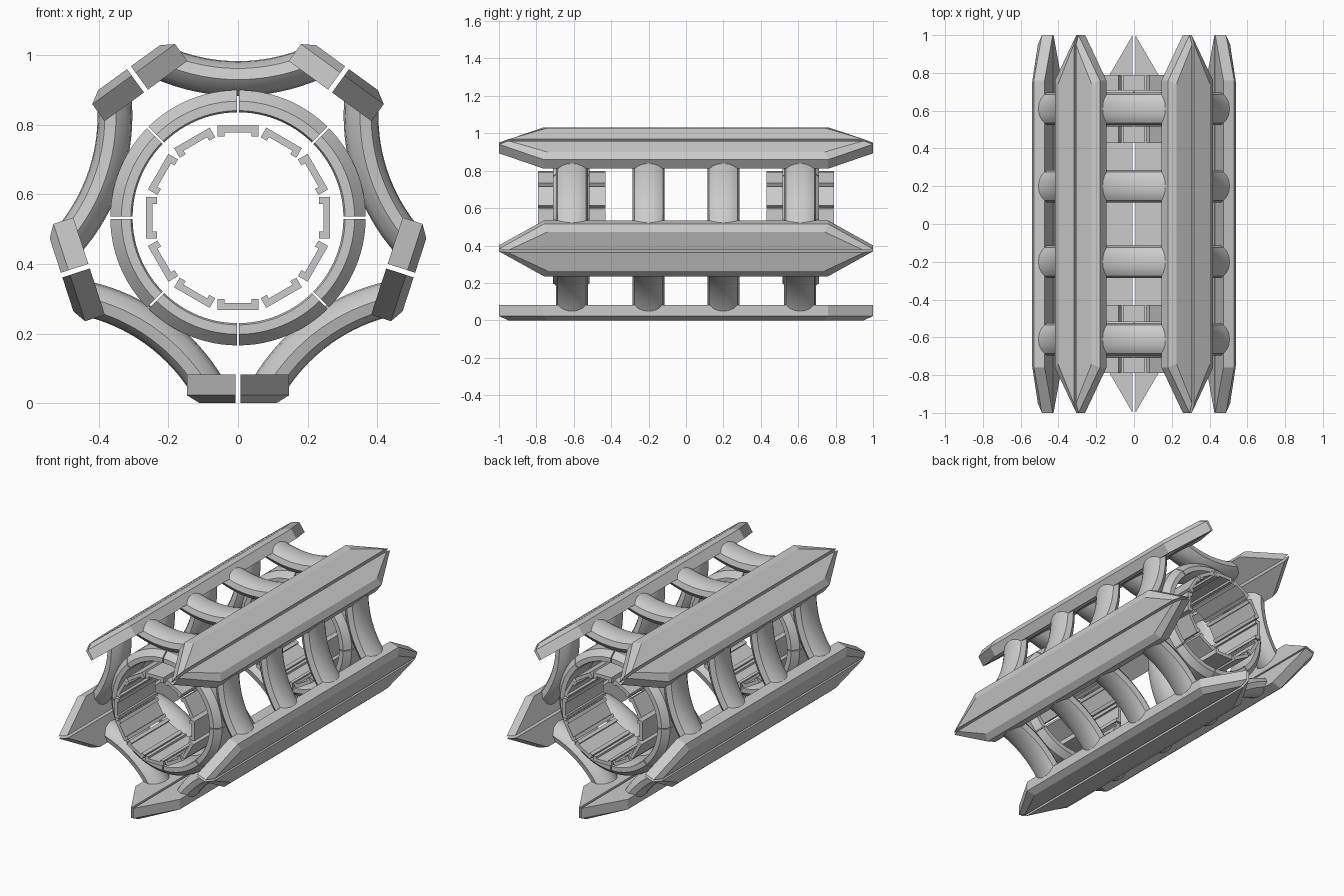
import bpy, bmesh, math
from mathutils import Matrix, Vector

if "Cube" in bpy.data.objects:
    bpy.data.objects.remove(bpy.data.objects["Cube"])

CZ = 0.533  # height of the long axis


def loft(name, sections, angle=0.0, smooth=False):
    """Join matching closed sections (axis-centred points), cap them, turn about the y axis."""
    bm = bmesh.new()
    rows = [[bm.verts.new(p) for p in s] for s in sections]
    n = len(rows[0])
    for a, b in zip(rows, rows[1:]):
        for i in range(n):
            j = (i + 1) % n
            bm.faces.new((a[i], a[j], b[j], b[i]))
    bm.faces.new(rows[0])
    bm.faces.new(rows[-1][::-1])
    bmesh.ops.recalc_face_normals(bm, faces=bm.faces)
    bm.transform(Matrix.Translation((0, 0, CZ)) @ Matrix.Rotation(angle, 4, 'Y'))
    me = bpy.data.meshes.new(name)
    bm.to_mesh(me)
    bm.free()
    ob = bpy.data.objects.new(name, me)
    bpy.context.collection.objects.link(ob)
    if smooth:
        bpy.ops.object.select_all(action='DESELECT')
        ob.select_set(True)
        bpy.context.view_layer.objects.active = ob
        bpy.ops.object.shade_smooth_by_angle(angle=math.radians(35))
    return ob


# Outer beams: five split pairs with pointed ends and chamfered outer faces
def beam_half(k, side):
    def plan(r, x, y_corner, y_tip):
        pts = [(0.007, -y_tip), (x, -y_corner), (x, y_corner), (0.007, y_tip)]
        return [(side * px, py, -r) for px, py in pts]
    loft("outer_beam_half", [plan(0.450, 0.147, 0.76, 1.0),
                             plan(0.510, 0.147, 0.76, 1.0),
                             plan(0.533, 0.110, 0.74, 0.95)], math.radians(72 * k))


for k in range(5):
    for side in (-1, 1):
        beam_half(k, side)

# Curved ribs: arcs that sag toward the axis between neighbouring beams
RIB = [(0, .45), (.03, .4475), (.055, .441), (.076, .429), (.085, .397), (.06, .366), (.03, .354),
       (0, .35), (-.03, .354), (-.06, .366), (-.085, .397), (-.076, .429), (-.055, .441), (-.03, .4475)]
ARC_C = 0.95


def rib(k, y):
    sections = []
    for i in range(17):
        t = math.radians(-23.5 + 47 * i / 16)
        sections.append([(math.sin(t) * (ARC_C - r), y + dy, ARC_C - math.cos(t) * (ARC_C - r))
                         for dy, r in RIB])
    loft("curved_rib", sections, math.radians(72 * k), True)


for k in range(5):
    for y in (-0.61, -0.2, 0.2, 0.61):
        rib(k, y)

# Collar rings at both ends, each split into eight segments
COLLAR = [(.303, .70), (.308, .71), (.335, .71), (.367, .675),
          (.367, .55), (.335, .515), (.308, .515), (.303, .525)]


def collar_segment(k, end):
    sections = []
    for i in range(13):
        f = i / 12
        row = []
        for r, y in COLLAR:
            g = 0.003 / r  # half of the gap between segments
            t = g + (math.pi / 4 - 2 * g) * f
            row.append((r * math.sin(t), end * y, r * math.cos(t)))
        sections.append(row)
    loft("collar_segment", sections, math.radians(45 * k), True)


for end in (-1, 1):
    for k in range(8):
        collar_segment(k, end)

# Inner lining: twelve channel-shaped plates at each end
PLATE = [(-.059, .265), (.059, .265), (.059, .233), (.039, .233),
         (.039, .245), (-.039, .245), (-.039, .233), (-.059, .233)]
for end in (-1, 1):
    for k in range(12):
        loft("lining_plate", [[(x, end * y, r) for x, r in PLATE] for y in (0.43, 0.79)],
             math.radians(30 * k))
